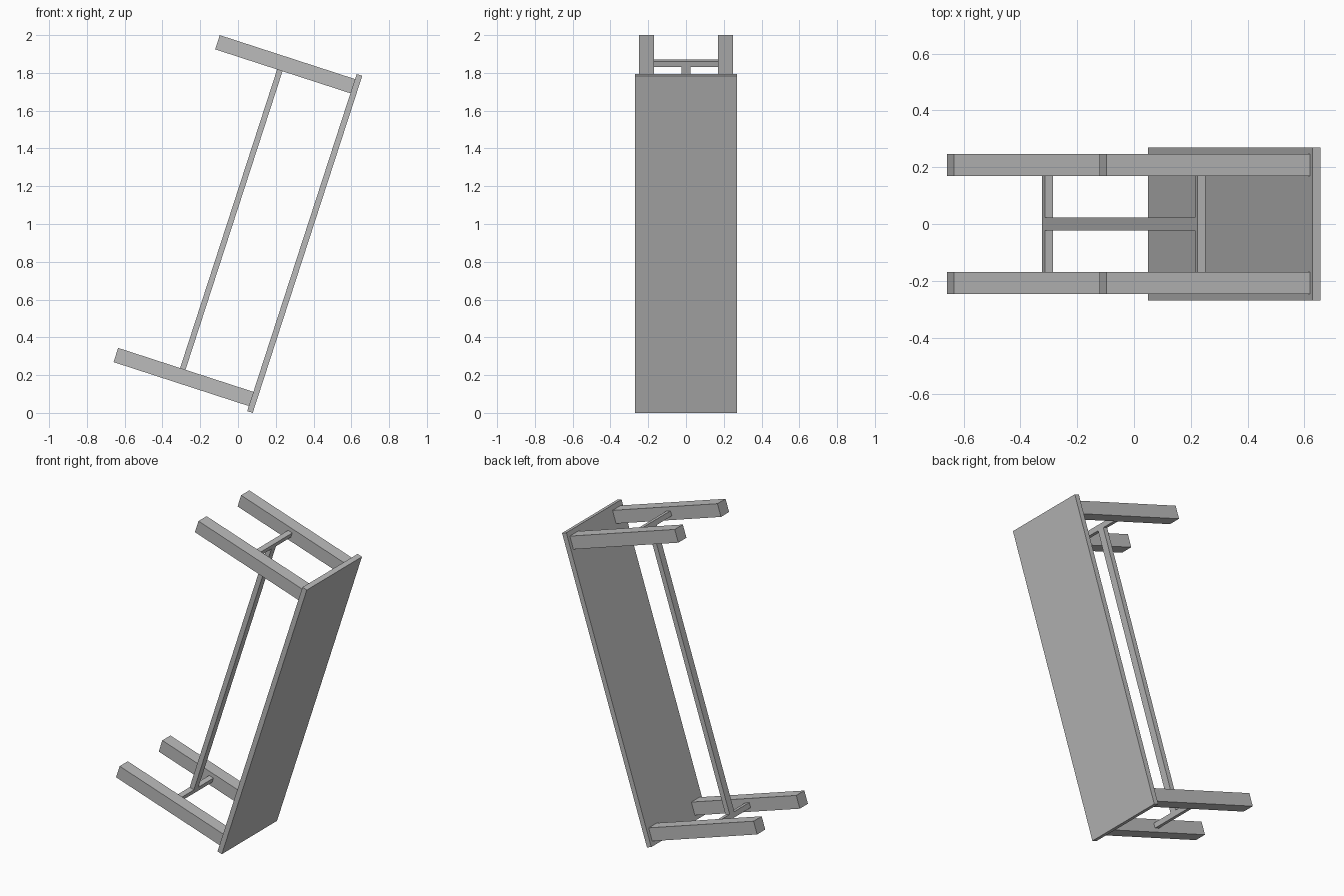
import bpy
import bmesh
from math import radians
from mathutils import Matrix, Vector

cube = bpy.data.objects.get("Cube")
if cube:
    bpy.data.objects.remove(cube, do_unlink=True)

grey = bpy.data.materials.new("plain grey")
grey.use_nodes = True
colour = (0.5, 0.5, 0.5, 1)
grey.diffuse_color = colour
grey.node_tree.nodes["Principled BSDF"].inputs["Base Color"].default_value = colour

# The whole table is tipped onto one end, leaning by 18 degrees
tilt = Matrix.Translation((0.078, 0, 0)) @ Matrix.Rotation(radians(18), 4, 'Y')

length, width, thickness = 1.876, 0.538, 0.031
leg_end, leg_size, leg_y = 0.784, 0.079, 0.208
bar_size, bar_depth = 0.03, 0.424
leg_inset = 0.028 + leg_size / 2


def box(name, depth, y, along):
    """Box from (min, max) ranges: depth below the top, side to side, lengthwise."""
    ranges = ((-depth[1], -depth[0]), y, along)
    size = Vector([b - a for a, b in ranges])
    centre = Vector([(a + b) / 2 for a, b in ranges])
    bm = bmesh.new()
    bmesh.ops.create_cube(bm, size=1)
    bmesh.ops.scale(bm, vec=size, verts=bm.verts)
    bmesh.ops.translate(bm, vec=centre, verts=bm.verts)
    mesh = bpy.data.meshes.new(name)
    bm.to_mesh(mesh)
    bm.free()
    mesh.materials.append(grey)
    obj = bpy.data.objects.new(name, mesh)
    obj.matrix_world = tilt
    bpy.context.collection.objects.link(obj)
    return obj


def around(centre, size):
    return centre - size / 2, centre + size / 2


# Table top
box("table_top", (0, thickness), around(0, width), (0, length))

# Legs and the cross bar joining each pair
inner = leg_y - leg_size / 2
for end, along in (("lower", leg_inset), ("upper", length - leg_inset)):
    for side, sign in (("front", -1), ("back", 1)):
        box(f"{end}_{side}_leg", (thickness, leg_end),
            around(sign * leg_y, leg_size), around(along, leg_size))
    box(f"{end}_cross_bar", around(bar_depth, bar_size),
        (-inner, inner), around(along, bar_size))

# Long stretcher between the cross bars
gap = leg_inset + bar_size / 2
box("long_stretcher", around(bar_depth, bar_size), around(0, 0.045),
    (gap, length - gap))
